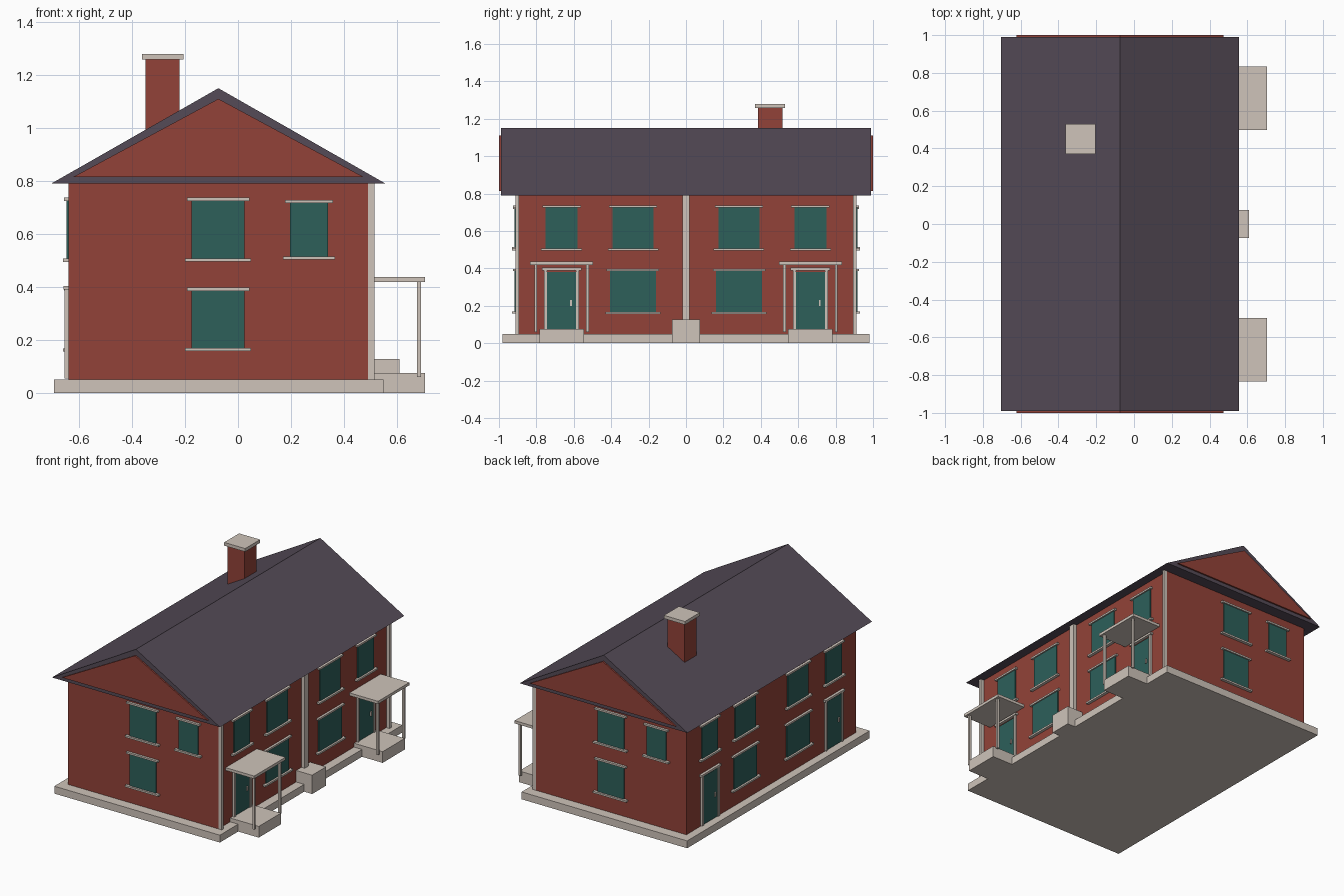
import bpy, bmesh

if "Cube" in bpy.data.objects:
    bpy.data.objects.remove(bpy.data.objects["Cube"])


def material(name, rgb):
    m = bpy.data.materials.new(name)
    m.diffuse_color = (*rgb, 1)
    m.use_nodes = True
    m.node_tree.nodes["Principled BSDF"].inputs["Base Color"].default_value = m.diffuse_color
    return m


BRICK = material("brick", (0.29, 0.055, 0.04))
SLATE = material("slate", (0.09, 0.07, 0.095))
GREEN = material("green", (0.026, 0.115, 0.102))
STONE = material("stone", (0.62, 0.55, 0.49))

# house walls; MID is the ridge position in x
X0, X1, Y1, MID = -0.64, 0.49, 0.91, -0.075


def finish(name, bm, mat):
    bmesh.ops.recalc_face_normals(bm, faces=bm.faces)
    me = bpy.data.meshes.new(name)
    bm.to_mesh(me)
    bm.free()
    me.materials.append(mat)
    ob = bpy.data.objects.new(name, me)
    bpy.context.collection.objects.link(ob)
    return ob


def box(name, x, y, z, mat):
    bm = bmesh.new()
    bmesh.ops.create_cube(bm, size=1)
    for v in bm.verts:
        v.co = [r[0] + (c + 0.5) * (r[1] - r[0]) for c, r in zip(v.co, (x, y, z))]
    return finish(name, bm, mat)


def prism(name, profile, y0, y1, mat):
    """Extrude an x-z profile along y."""
    bm = bmesh.new()
    face = bm.faces.new([bm.verts.new((x, y0, z)) for x, z in profile])
    new = bmesh.ops.extrude_face_region(bm, geom=[face])["geom"]
    bmesh.ops.translate(bm, vec=(0, y1 - y0, 0),
                        verts=[g for g in new if isinstance(g, bmesh.types.BMVert)])
    return finish(name, bm, mat)


def wall_box(side, name, u, z, depth, mat):
    """Box standing proud of a wall; u runs to the viewer's right."""
    d = (-0.01, depth)
    if side == "right":
        x, y = [X1 + i for i in d], u
    elif side == "left":
        x, y = [X0 - i for i in d], [-i for i in u]
    elif side == "front":
        x, y = [MID + i for i in u], [-Y1 - i for i in d]
    else:
        x, y = [MID - i for i in u], [Y1 + i for i in d]
    return box(side + "_" + name, sorted(x), sorted(y), z, mat)


def window(side, c, w, z0, z1):
    h = w / 2
    wall_box(side, "window_pane", (c - h, c + h), (z0, z1), 0.007, GREEN)
    wall_box(side, "window_lintel", (c - h - 0.018, c + h + 0.018), (z1, z1 + 0.012), 0.016, STONE)
    wall_box(side, "window_sill", (c - h - 0.025, c + h + 0.025), (z0 - 0.012, z0), 0.02, STONE)


def door(side, c):
    wall_box(side, "door", (c - 0.08, c + 0.08), (0.055, 0.38), 0.007, GREEN)
    for s in (-1, 1):
        e = c + s * 0.086
        wall_box(side, "door_jamb", (e - 0.008, e + 0.008), (0.055, 0.39), 0.014, STONE)
    wall_box(side, "door_lintel", (c - 0.105, c + 0.105), (0.39, 0.404), 0.018, STONE)
    wall_box(side, "door_handle", (c + 0.045, c + 0.055), (0.2, 0.23), 0.015, STONE)


# main masses
box("plinth", (-0.695, 0.55), (-0.98, 0.98), (0, 0.05), STONE)
box("walls", (X0, X1), (-Y1, Y1), (0.05, 0.8), BRICK)
prism("roof", [(-0.705, 0.79), (0.557, 0.79), (-0.074, 1.15)], -0.99, 0.99, SLATE)
for s in (-1, 1):
    prism("gable_panel", [(-0.622, 0.815), (0.474, 0.815), (-0.074, 1.11)],
          s * 0.98, s * 1.0, BRICK)

# chimney
box("chimney", (-0.35, -0.22), (0.385, 0.515), (0.92, 1.26), BRICK)
box("chimney_cap", (-0.363, -0.205), (0.37, 0.53), (1.258, 1.28), STONE)

# gable end windows
for side in ("front", "back"):
    window(side, 0, 0.2, 0.508, 0.725)
    window(side, 0, 0.2, 0.17, 0.385)
    window(side, 0.343, 0.145, 0.515, 0.717)

# long wall windows and doors
for side in ("right", "left"):
    for s in (-1, 1):
        window(side, s * 0.283, 0.22, 0.507, 0.725)
        window(side, s * 0.284, 0.245, 0.168, 0.386)
        window(side, s * 0.665, 0.17, 0.507, 0.725)
        door(side, s * 0.665)

# porches on the right side
for s in (-1, 1):
    c = s * 0.665
    box("porch_step", (X1, 0.705), (c - 0.119, c + 0.119), (0, 0.076), STONE)
    box("porch_canopy", (X1, 0.705), (c - 0.168, c + 0.168), (0.418, 0.437), STONE)
    for t in (-1, 1):
        p = c + t * 0.138
        box("porch_post", (0.675, 0.69), (p - 0.0075, p + 0.0075), (0.06, 0.42), STONE)

# downpipes and central block
for y, w in ((-0.902, 0.009), (0, 0.019), (0.902, 0.009)):
    box("downpipe", (X1, 0.515), (y - w, y + w), (0.05, 0.79), STONE)
box("centre_block", (X1, 0.61), (-0.075, 0.075), (0, 0.128), STONE)
